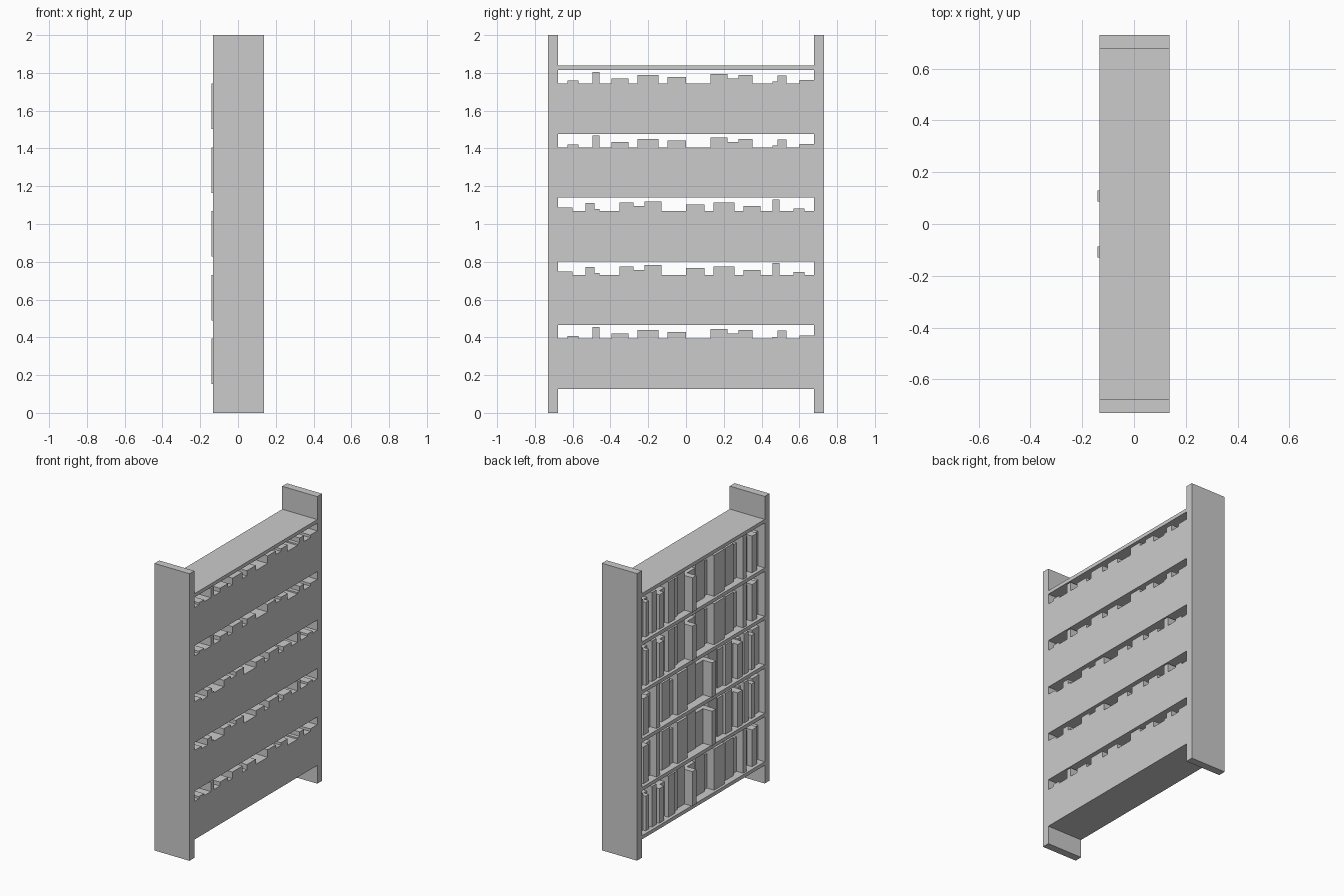
import bpy, bmesh
from mathutils import Matrix, Vector

if "Cube" in bpy.data.objects:
    bpy.data.objects.remove(bpy.data.objects["Cube"])

FRONT, BACK = -0.133, 0.137      # case depth along x
INNER, OUTER = 0.677, 0.73       # inner / outer y of the side panels
PITCH, Z0, THICK = 0.3376, 0.127, 0.025


def make(name, boxes):
    """One object made of axis-aligned boxes (x0, x1, y0, y1, z0, z1)."""
    bm = bmesh.new()
    for x0, x1, y0, y1, z0, z1 in boxes:
        mid = Vector(((x0 + x1) / 2, (y0 + y1) / 2, (z0 + z1) / 2))
        size = (x1 - x0, y1 - y0, z1 - z0, 1)
        bmesh.ops.create_cube(bm, size=1, matrix=Matrix.Translation(mid) @ Matrix.Diagonal(size))
    me = bpy.data.meshes.new(name)
    bm.to_mesh(me)
    bm.free()
    ob = bpy.data.objects.new(name, me)
    bpy.context.collection.objects.link(ob)


# Side panels
make("side_panel_left", [(FRONT, BACK, -OUTER, -INNER, 0, 2)])
make("side_panel_right", [(FRONT, BACK, INNER, OUTER, 0, 2)])

# Shelves
for i in range(6):
    z = Z0 + i * PITCH
    make(f"shelf_{i + 1}", [(FRONT, BACK, -INNER, INNER, z, z + THICK)])

# Books, running towards -y: (end y, extra height, spine x)
BOOKS = [
    (0.60, .018, -.09), (0.565, 0, -.11), (0.532, 0, -.07), (0.484, .042, -.11),
    (0.458, .010, -.08), (0.405, 0, -.115), (0.352, 0, -.08), (0.278, .045, -.11),
    (0.22, .027, -.09), (0.13, .052, -.08), (0.087, 0, -.14), (0.0, 0, -.07),
    (-0.098, .036, -.075), (-0.145, 0, -.06), (-0.257, .045, -.115),
    (-0.304, 0, -.08), (-0.394, .027, -.09), (-0.458, 0, -.07),
    (-0.495, .062, -.12), (-0.57, 0, -.07), (-0.627, .015, -.11), (-INNER, 0, -.08),
]

# Rows of books; the second and third rows are mirrored
for i, s in enumerate((1, -1, -1, 1, 1)):
    z = Z0 + THICK + i * PITCH
    boxes, y = [], INNER
    for end, extra, spine in BOOKS:
        y0, y1 = sorted((s * y, s * end))
        boxes.append((spine, BACK, y0, y1, z, z + 0.241 + extra))
        y = end
    make(f"book_row_{i + 1}", boxes)
